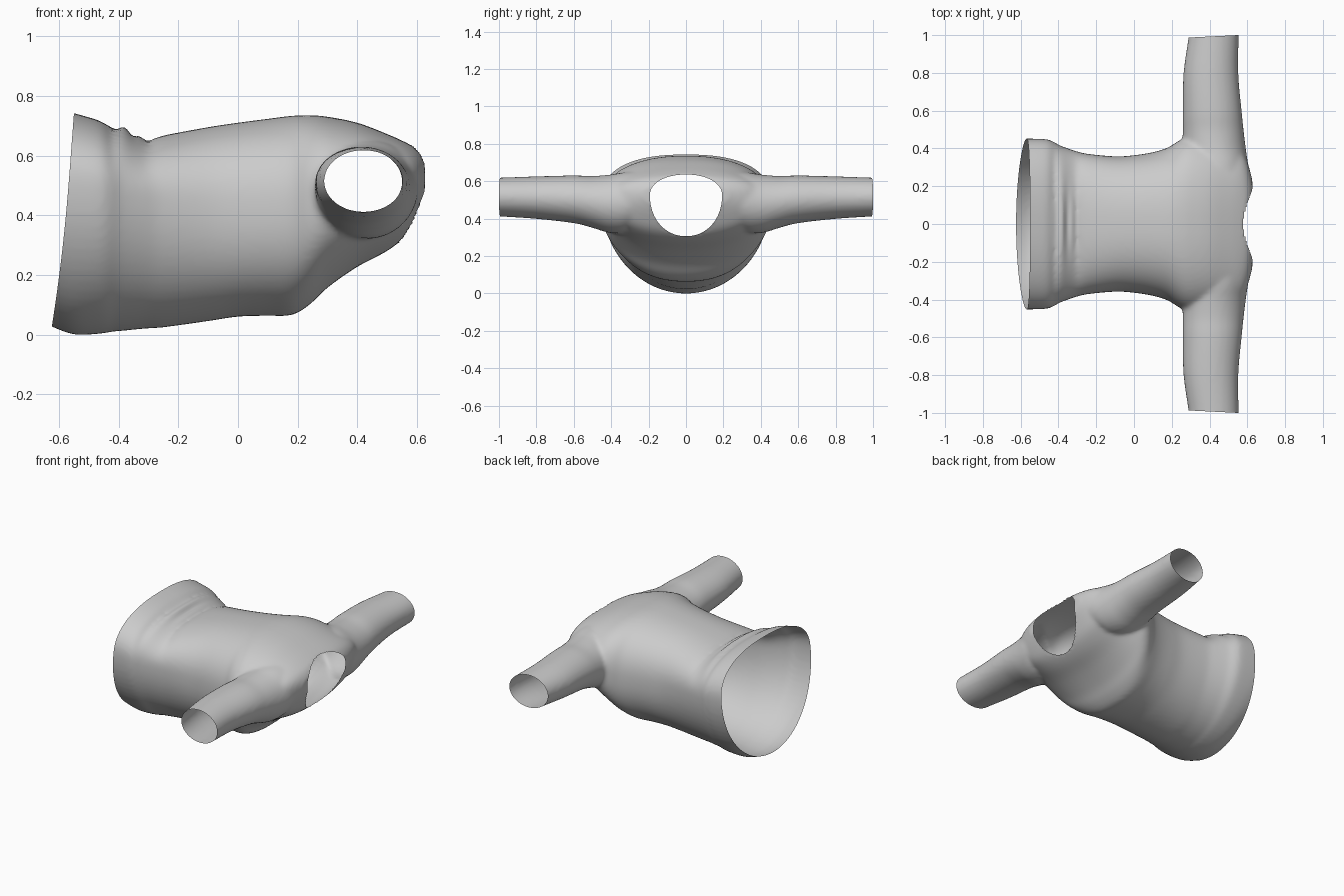
import bpy, bmesh, math
from mathutils import Vector

if "Cube" in bpy.data.objects:
    bpy.data.objects.remove(bpy.data.objects["Cube"])

SEG = 72


def superellipse(a, power):
    c, s = math.cos(a), math.sin(a)
    e = 2 / power
    return (math.copysign(abs(c) ** e, c), math.copysign(abs(s) ** e, s))


def loft(name, rings):
    """Closed solid skinned over a list of point rings."""
    bm = bmesh.new()
    loops = [[bm.verts.new(p) for p in ring] for ring in rings]
    for a, b in zip(loops, loops[1:]):
        for i in range(SEG):
            j = (i + 1) % SEG
            bm.faces.new((a[i], a[j], b[j], b[i]))
    bm.faces.new(loops[0])
    bm.faces.new(loops[-1])
    bmesh.ops.recalc_face_normals(bm, faces=bm.faces)
    mesh = bpy.data.meshes.new(name)
    bm.to_mesh(mesh)
    bm.free()
    obj = bpy.data.objects.new(name, mesh)
    bpy.context.collection.objects.link(obj)
    return obj


def spline(table, steps=4):
    """Catmull-Rom refinement of a table of section sizes."""
    out = []
    for i in range(len(table) - 1):
        p = [table[max(0, min(len(table) - 1, i + k))] for k in (-1, 0, 1, 2)]
        for s in range(steps):
            t = s / steps
            out.append([0.5 * (2 * b + (c - a) * t + (2 * a - 5 * b + 4 * c - d) * t * t
                               + (3 * b - a - 3 * c + d) * t ** 3) for a, b, c, d in zip(*p)])
    return out + [list(table[-1])]


# Torso: x, bottom z, top z, half width, height of the widest point
torso_table = [
    (-.72, .06, .79, .45, .5), (-.63, .028, .765, .452, .5), (-.55, 0, .742, .452, .5),
    (-.46, .003, .715, .448, .49), (-.42, .01, .688, .432, .48), (-.39, .012, .695, .415, .47),
    (-.31, .02, .65, .387, .46), (-.25, .024, .667, .372, .45), (-.1, .045, .695, .358, .43),
    (0, .06, .71, .364, .42), (.1, .063, .723, .38, .42), (.18, .065, .733, .405, .42),
    (.24, .10, .735, .442, .44), (.3, .157, .73, .46, .46), (.4, .227, .71, .445, .48),
    (.5, .28, .672, .42, .5), (.56, .33, .645, .40, .51), (.6, .40, .622, .33, .52),
    (.627, .46, .59, .23, .53)]
rings = []
for x, z0, z1, w, zc in spline(torso_table):
    under = 2.0 + .25 * max(0, min(1, (x + .4) / .4))
    ring = []
    for i in range(SEG):
        a = math.tau * i / SEG
        cy, cz = superellipse(a, 2.4 if math.sin(a) > 0 else under)
        ring.append((x, w * cy, zc + cz * (z1 - zc if cz > 0 else zc - z0)))
    rings.append(ring)
shirt = loft("shirt", rings)

# Sleeves: y, back x, front x, bottom z, top z (mirrored into one bar)
half = [(.15, .32, .61, .43, .65), (.3, .28, .605, .335, .65), (.4, .26, .592, .322, .635),
        (.5, .258, .58, .35, .627), (.6, .258, .57, .375, .63), (.8, .262, .552, .398, .625),
        (1.0, .29, .554, .411, .618), (1.06, .292, .554, .413, .617)]
bar = [(-r[0], *r[1:]) for r in reversed(half)] + half
rings = []
for y, x0, x1, z0, z1 in spline(bar):
    ring = []
    for i in range(SEG):
        cx, cz = superellipse(math.tau * i / SEG, 2.0)
        ring.append(((x0 + x1) / 2 + (x1 - x0) / 2 * cx, y, (z0 + z1) / 2 + (z1 - z0) / 2 * cz))
    rings.append(ring)
sleeves = loft("sleeves", rings)
sleeves.hide_render = True

# Fuse and soften the seams
union = shirt.modifiers.new("union", 'BOOLEAN')
union.operation, union.solver, union.object = 'UNION', 'EXACT', sleeves
remesh = shirt.modifiers.new("remesh", 'REMESH')
remesh.mode, remesh.voxel_size = 'VOXEL', .012
smooth = shirt.modifiers.new("smooth", 'SMOOTH')
smooth.factor, smooth.iterations = .5, 8
bpy.context.view_layer.update()
fused = bpy.data.meshes.new_from_object(shirt.evaluated_get(bpy.context.evaluated_depsgraph_get()))
shirt.modifiers.clear()
shirt.data = fused
bpy.data.objects.remove(sleeves)

# Cut open the hem and the cuffs
bm = bmesh.new()
bm.from_mesh(fused)
for co, no in (((-.625, 0, .03), (-.71, 0, .075)),
               ((.55, 1, 0), (-.05, 1, 0)), ((.55, -1, 0), (-.05, -1, 0))):
    bmesh.ops.bisect_plane(bm, geom=bm.verts[:] + bm.edges[:] + bm.faces[:], plane_co=co,
                           plane_no=Vector(no).normalized(), clear_outer=True)


# Neck opening
def neck(p):
    dz = p.z - .525
    return (abs(p.y) / .193) ** 2.1 + (abs(dz) / (.11 if dz > 0 else .22)) ** 2.1


inside = []
for f in bm.faces:
    c = f.calc_center_median()
    if c.x > .3 and neck(c) < 1:
        inside.append(f)
bmesh.ops.delete(bm, geom=inside, context='FACES')
for v in bm.verts:
    if v.is_boundary and v.co.x > .4 and abs(v.co.y) < .3:
        k = neck(v.co) ** (-1 / 2.1)
        v.co.y *= k
        v.co.z = .525 + (v.co.z - .525) * k

# Fabric folds above the hem, and a slight curve of the hem edge
for v in bm.verts:
    x, y, z = v.co
    if z > .45 and -.45 < x < -.27:
        fade = math.exp(-(y / .15) ** 2) * math.sin((x + .45) / .18 * math.pi)
        v.co.z += .006 * fade * math.sin((x + .45) / .055 * math.tau)
    if x < -.45:
        v.co.x += .01 * math.sin(math.pi * max(0, min(1, z / .74))) * (-.45 - x) / .15
for f in bm.faces:
    f.smooth = True
low = min(v.co.z for v in bm.verts)
bmesh.ops.translate(bm, verts=bm.verts, vec=(0, 0, -low))
bm.to_mesh(fused)
bm.free()
